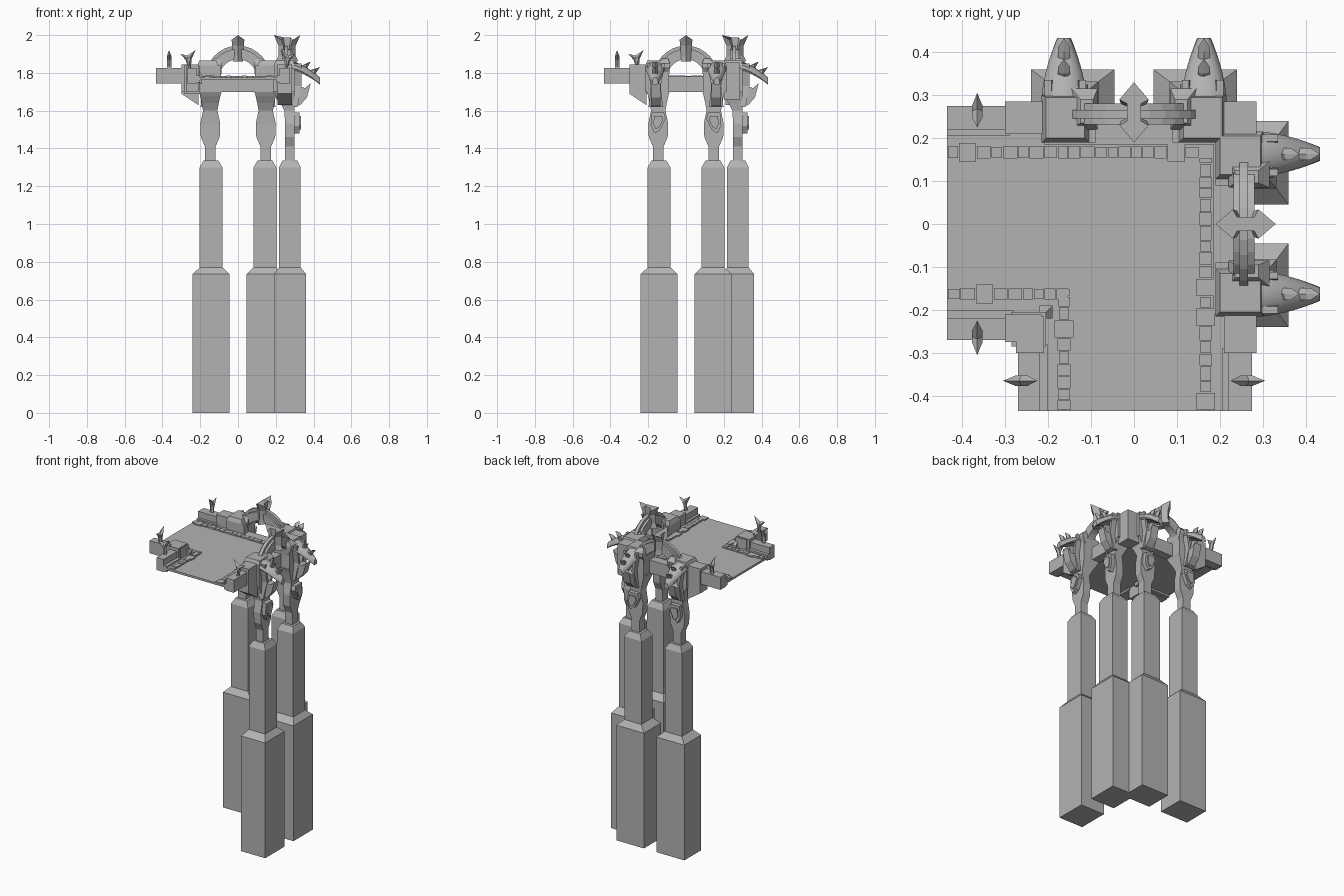
import bpy, bmesh, math, random
from mathutils import Vector

if "Cube" in bpy.data.objects:
    bpy.data.objects.remove(bpy.data.objects["Cube"])
random.seed(4)

stone = bpy.data.materials.new("grey_stone")
stone.use_nodes = True
GREY = (0.45, 0.45, 0.45, 1)
stone.diffuse_color = GREY
stone.node_tree.nodes["Principled BSDF"].inputs["Base Color"].default_value = GREY


def loft(name, rings, side=1, swap=False, smooth=False):
    """Skin a stack of rings, optionally mirrored in x and across the diagonal."""
    bm = bmesh.new()
    loops = []
    for ring in rings:
        pts = [(side * x, y, z) for x, y, z in ring]
        if swap:
            pts = [(y, x, z) for x, y, z in pts]
        loops.append([bm.verts.new(p) for p in pts])
    n = len(loops[0])
    for a, b in zip(loops, loops[1:]):
        for i in range(n):
            j = (i + 1) % n
            bm.faces.new((a[i], a[j], b[j], b[i]))
    bm.faces.new(loops[0])
    bm.faces.new(loops[-1])
    bmesh.ops.recalc_face_normals(bm, faces=bm.faces)
    mesh = bpy.data.meshes.new(name)
    bm.to_mesh(mesh)
    bm.free()
    mesh.materials.append(stone)
    ob = bpy.data.objects.new(name, mesh)
    bpy.context.collection.objects.link(ob)
    if smooth:
        bpy.ops.object.select_all(action='DESELECT')
        ob.select_set(True)
        bpy.context.view_layer.objects.active = ob
        bpy.ops.object.shade_smooth_by_angle(angle=math.radians(35))
    return ob


def rect(x0, x1, y0, y1, z):
    return [(x0, y0, z), (x1, y0, z), (x1, y1, z), (x0, y1, z)]


def box(name, x0, x1, y0, y1, z0, z1, **kw):
    return loft(name, [rect(x0, x1, y0, y1, z0), rect(x0, x1, y0, y1, z1)], **kw)


def slab(name, profile, x, half, **kw):
    """Extrude a (y, z) profile along x."""
    return loft(name, [[(x + d, y, z) for y, z in profile] for d in (-half, half)], **kw)


def ridged(name, profile, x, half, **kw):
    """A (y, z) profile with knife-thin flanks and a thick core."""
    cy = sum(p[0] for p in profile) / len(profile)
    cz = sum(p[1] for p in profile) / len(profile)
    core = [(cy + (y - cy) * .35, cz + (z - cz) * .6) for y, z in profile]
    rings = [[(x + d, y, z) for y, z in p]
             for d, p in ((-half, core), (0, profile), (half, core))]
    return loft(name, rings, **kw)


# Profiles
pillar_steps = [(0, .0975, .085), (.735, .0975, .085), (.77, .06, .057),
                (1.30, .06, .057), (1.335, .04, .04)]
neck_steps = [(1.33, .028, .25, .30), (1.41, .028, .25, .30), (1.46, .05, .25, .30),
              (1.53, .053, .25, .30), (1.60, .038, .245, .30), (1.64, .045, .225, .30),
              (1.68, .054, .20, .30), (1.70, .06, .19, .30)]
scroll = [(.018, 1.48), (.04, 1.52), (.034, 1.59), (-.03, 1.59), (-.04, 1.56), (-.012, 1.50)]
fang = [(.29, 1.62), (.33, 1.63), (.365, 1.67), (.385, 1.745), (.355, 1.72), (.29, 1.74)]
finial = [(.235, 1.77), (.272, 1.77), (.265, 1.83), (.278, 1.87), (.305, 1.90),
          (.268, 1.892), (.225, 1.92), (.247, 1.87), (.248, 1.83)]
fins = [[(.325, 1.825), (.36, 1.815), (.385, 1.86), (.35, 1.845)],
        [(.365, 1.81), (.40, 1.78), (.433, 1.83), (.40, 1.82)]]

for swap in (False, True):
    for side in (-1, 1):
        kw = dict(side=side, swap=swap)
        # Stepped pillar and shaped neck
        loft("pillar", [rect(.1425 - w, .1425 + w, .275 - d, .275 + d, z)
                        for z, w, d in pillar_steps], **kw)
        loft("pillar_neck", [rect(.147 - w, .147 + w, y0, y1, z)
                             for z, w, y0, y1 in neck_steps], **kw)
        # Scroll ornament with a recessed-looking raised panel
        for name, s, y0, y1 in (("neck_scroll", 1, .295, .325), ("scroll_panel", .65, .32, .333)):
            loft(name, [[(.147 + u * s, y, 1.54 + (z - 1.54) * s) for u, z in scroll]
                        for y in (y0, y1)], **kw)
        # Bracket head with raised cap
        box("bracket_block", .09, .215, .19, .30, 1.70, 1.84, **kw)
        loft("bracket_cap", [rect(.105, .215, .19, .30, 1.84),
                             rect(.115, .205, .20, .295, 1.865)], **kw)
        # Curved beak: arched sections shrinking outward
        rings = []
        for i in range(9):
            t = i / 8
            y = .275 + .158 * t
            w = .053 - .037 * t ** 1.8
            top = 1.862 - .085 * t ** 1.6
            arc = [(.163 + w * math.cos(a), y, top - .035 * (1 - math.sin(a)))
                   for a in (math.pi * k / 8 for k in range(9))]
            low = top - .05 + .012 * t
            rings.append(arc + [(.163 - w * .8, y, low), (.163 + w * .8, y, low)])
        loft("beak", rings, smooth=True, **kw)
        for fin in fins:
            ridged("beak_fin", fin, .163, .014, **kw)
        # Fang and flared face frame under the beak
        slab("bracket_fang", fang, .16, .025, **kw)
        for d in (-1, 1):
            loft("face_strut", [rect(.16 + d * u - .008, .16 + d * u + .008, .29, y, z)
                                for u, y, z in ((.03, .315, 1.62), (.018, .335, 1.73),
                                                (.04, .335, 1.85))], **kw)
        # Arch springer
        loft("arch_springer", [rect(.09, .135, .235, .285, 1.78), rect(.085, .145, .22, .315, 1.83),
                               rect(.085, .145, .22, .315, 1.85), rect(.095, .125, .235, .29, 1.875)], **kw)

    # Arch ring with a raised middle rib
    section = [(.10, .232), (.155, .232), (.155, .246), (.172, .246),
               (.172, .266), (.155, .266), (.155, .28), (.10, .28)]
    rings = []
    for i in range(13):
        a = math.radians(15 + 150 * i / 12)
        rings.append([(r * math.cos(a), y, 1.772 + r * math.sin(a)) for r, y in section])
    loft("arch", rings, swap=swap)

    # Hourglass keystone with pointed ends
    half = [(0, .07), (.034, .03), (.016, .02), (.016, -.02), (.034, -.03), (0, -.07)]
    plan = half + [(-x, y) for x, y in half[-2:0:-1]]
    loft("keystone", [[(x * w, .26 + y * s, z + peak * (1 - abs(x) / .034)) for x, y in plan]
                      for z, w, s, peak in ((1.86, .75, .85, 0), (1.89, .8, .65, 0),
                                            (1.945, .9, .65, 0), (1.975, 1, 1, .025))], swap=swap)

    # Beam under the arch, outer parapet and its finial
    box("arch_beam", -.21, .21, .185, .24, 1.70, 1.782, swap=swap)
    box("parapet", -.435, -.29, .22, .275, 1.745, 1.825, swap=swap)
    box("parapet_ledge", -.435, -.29, .205, .225, 1.75, 1.785, swap=swap)
    ridged("finial", finial, -.365, .012, swap=swap)
    loft("parapet_shoulder", [[(-.30, y, 1.69), (-.21, y, 1.63), (-.21, y, 1.845), (-.30, y, 1.845)]
                              for y in (.21, .285)], swap=swap)
    # Inner parapet
    box("inner_parapet", -.435, -.28, -.27, -.22, 1.745, 1.825, swap=swap)
    box("inner_ledge", -.435, -.28, -.225, -.20, 1.75, 1.785, swap=swap)
    ridged("inner_finial", [(-y, z) for y, z in finial], -.365, .012, swap=swap)
    box("inner_shoulder", -.30, -.215, -.275, -.21, 1.70, 1.845, swap=swap)

    # Uneven paving stones along the walkway edges
    for line, end in ((.167, .155), (-.163, -.15)):
        x = -.434
        while x < end - .012:
            big = random.random() < .16
            length = min(.042 if big else random.uniform(.024, .036), end - x)
            d = .022 if big else random.uniform(.012, .015)
            box("edge_stone", x + .001, x + length - .001, line - d, line + d,
                1.765, 1.782 + random.uniform(0, .005), swap=swap)
            x += length

# Corner blocks
box("outer_corner", .20, .285, .20, .285, 1.66, 1.855)
box("inner_corner", -.285, -.205, -.285, -.205, 1.69, 1.84)
loft("inner_corner_foot", [rect(-.22, -.19, -.22, -.19, 1.74), rect(-.22, -.19, -.22, -.19, 1.79),
                           rect(-.22, -.205, -.22, -.205, 1.81)])

# Angled walkway slab
outline = [(-.435, .21), (.21, .21), (.21, -.435), (-.15, -.435),
           (-.15, -.15), (-.435, -.15)]
loft("walkway", [[(x, y, z) for x, y in outline] for z in (1.762, 1.775)])
# Walkway strips under the inner edge
for swap in (False, True):
    box("walkway_strip", -.435, -.15, -.21, -.148, 1.762, 1.775, swap=swap)
